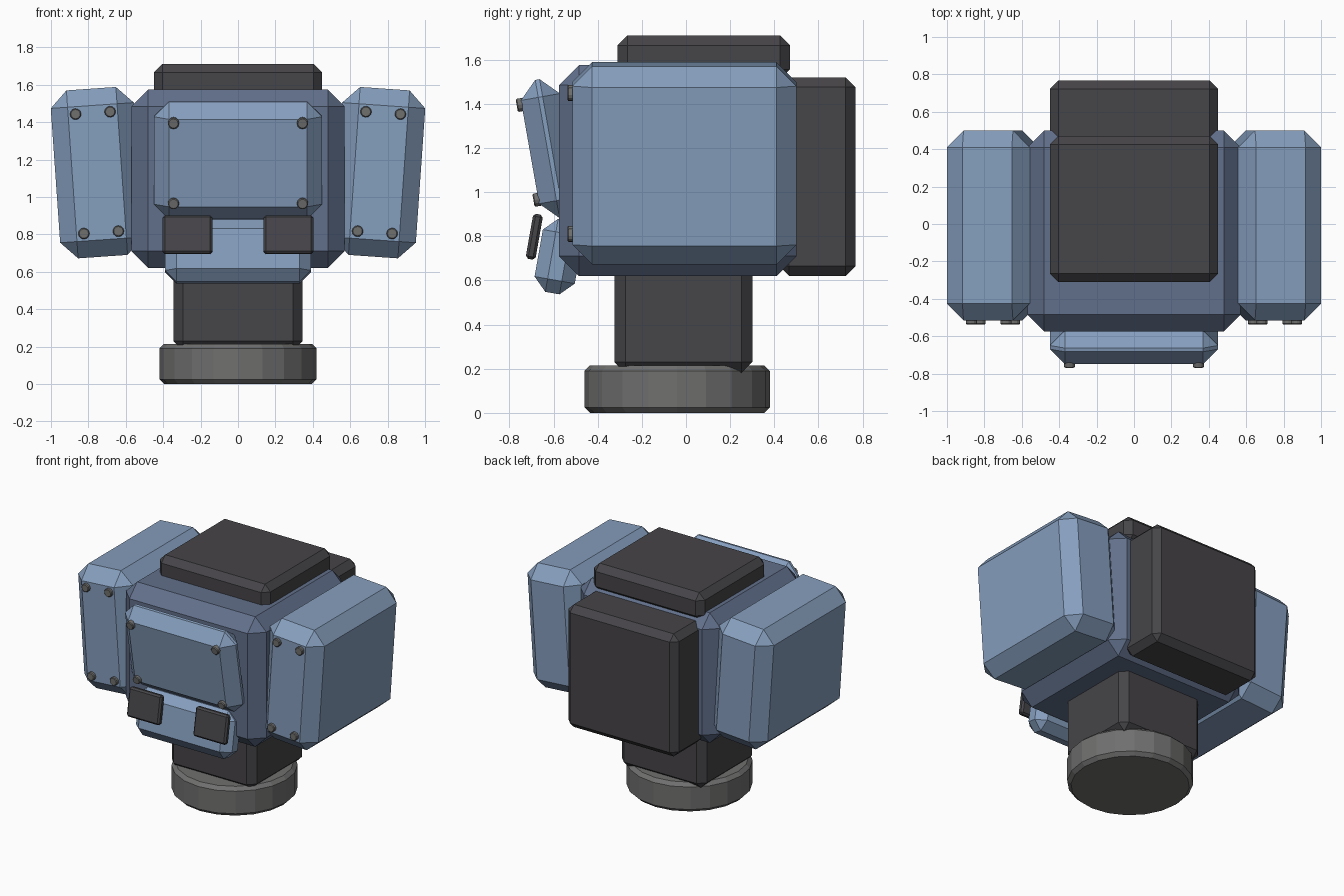
import bpy, bmesh
from math import radians
from mathutils import Matrix, Vector

cube = bpy.data.objects.get("Cube")
if cube:
    bpy.data.objects.remove(cube, do_unlink=True)


def material(name, rgb):
    m = bpy.data.materials.new(name)
    m.use_nodes = True
    m.diffuse_color = (*rgb, 1)
    m.node_tree.nodes["Principled BSDF"].inputs["Base Color"].default_value = (*rgb, 1)
    return m


LIGHT = material("light blue", (0.235, 0.342, 0.509))
BLUE = material("slate blue", (0.12, 0.162, 0.258))
DARK = material("charcoal", (0.061, 0.058, 0.065))
GREY = material("metal grey", (0.162, 0.16, 0.158))


def finish(name, bm, matrix, mat):
    bmesh.ops.recalc_face_normals(bm, faces=bm.faces)
    mesh = bpy.data.meshes.new(name)
    bm.to_mesh(mesh)
    bm.free()
    mesh.materials.append(mat)
    obj = bpy.data.objects.new(name, mesh)
    obj.matrix_world = matrix
    bpy.context.collection.objects.link(obj)
    return obj


def chamfer(bm, edges, width):
    bmesh.ops.bevel(bm, geom=list(edges), offset=width, offset_type='OFFSET',
                    segments=1, profile=0.5, affect='EDGES')


def box(name, center, size, width, mat, axis='X', degrees=0):
    """Chamfered box; returns its matrix so that details can be mounted on it."""
    bm = bmesh.new()
    bmesh.ops.create_cube(bm, size=1)
    bmesh.ops.scale(bm, vec=size, verts=bm.verts)
    chamfer(bm, bm.edges, width)
    matrix = Matrix.Translation(center) @ Matrix.Rotation(radians(degrees), 4, axis)
    finish(name, bm, matrix, mat)
    return matrix


def disc(name, matrix, radius, depth, sides, width, mat):
    bm = bmesh.new()
    bmesh.ops.create_cone(bm, cap_ends=True, segments=sides, radius1=radius,
                          radius2=radius, depth=depth)
    rims = [e for e in bm.edges if abs(e.verts[0].co.z - e.verts[1].co.z) < 1e-5]
    chamfer(bm, rims, width)
    finish(name, bm, matrix, mat)


def bolts(name, mount, dx, front, dz):
    """Four bolts on the front face of a mounted box."""
    for sx in (-1, 1):
        for sz in (-1, 1):
            place = Matrix.Translation((sx * dx, front, sz * dz))
            disc(name, mount @ place @ Matrix.Rotation(radians(90), 4, 'X'),
                 0.03, 0.045, 12, 0.005, GREY)


# Base and neck
disc("base_disc", Matrix.Translation((0, -0.04, 0.1075)), 0.42, 0.215, 20, 0.025, GREY)
box("neck", (0, -0.012, 0.44), (0.69, 0.625, 0.52), 0.05, DARK)

# Main head block with the dark top and back blocks
box("head_block", (0, -0.0375, 1.0975), (1.14, 1.075, 0.955), 0.09, BLUE)
box("top_block", (0, 0.08, 1.61), (0.9, 0.78, 0.2), 0.045, DARK)
box("back_block", (0, 0.595, 1.07), (0.9, 0.345, 0.9), 0.045, DARK)

# Side pods lean outward at the top
for side, s in (("left", 1), ("right", -1)):
    pod = box(side + "_side_pod", (s * 0.754, -0.0075, 1.13), (0.445, 1.015, 0.9),
              0.09, LIGHT, 'Y', s * 4)
    bolts(side + "_pod_bolt", pod, 0.0925, -0.5075, 0.32)

# Forehead plate leans forward, chin plate leans back
brow = box("forehead_plate", (0, -0.618, 1.197), (0.9, 0.18, 0.635), 0.08, LIGHT, 'X', 10)
bolts("forehead_bolt", brow, 0.345, -0.09, 0.218)
box("chin_plate", (0, -0.576, 0.708), (0.78, 0.185, 0.336), 0.06, LIGHT, 'X', -10)

# Dark eye plates
for side, s in (("left", 1), ("right", -1)):
    box(side + "_eye_plate", (s * 0.27, -0.687, 0.798), (0.265, 0.045, 0.207),
        0.012, DARK, 'X', -10)
